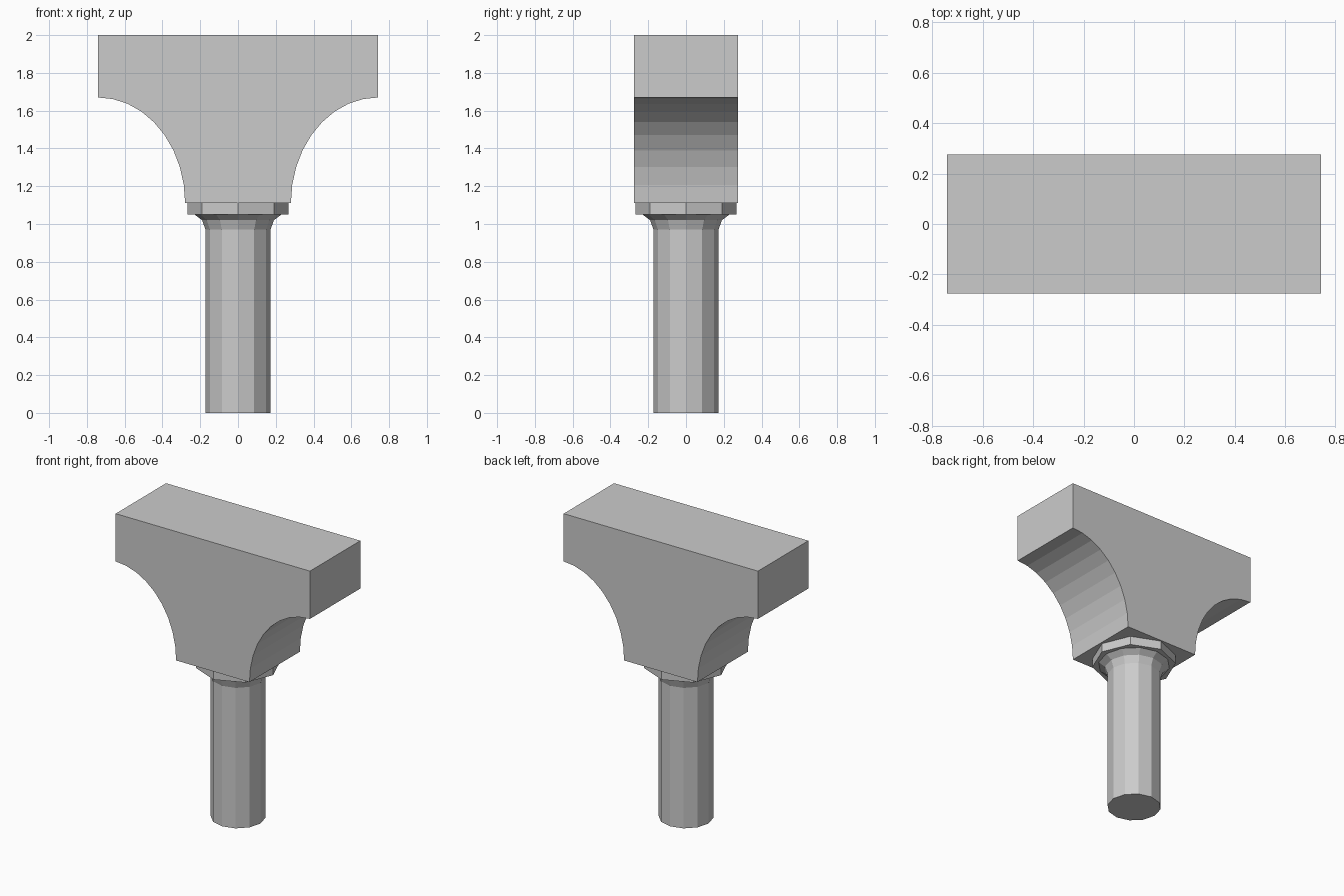
import bpy, bmesh
from math import sin, cos, radians, pi

if "Cube" in bpy.data.objects:
    bpy.data.objects.remove(bpy.data.objects["Cube"])


def finish(name, bm):
    bmesh.ops.recalc_face_normals(bm, faces=bm.faces)
    mesh = bpy.data.meshes.new(name)
    bm.to_mesh(mesh)
    bm.free()
    obj = bpy.data.objects.new(name, mesh)
    bpy.context.collection.objects.link(obj)
    return obj


def lathe(name, profile, sides):
    """Stack rings of (radius, z) with flat caps at both ends."""
    bm = bmesh.new()
    rings = [[bm.verts.new((r * cos(2 * pi * i / sides), r * sin(2 * pi * i / sides), z))
              for i in range(sides)] for r, z in profile]
    for a, b in zip(rings, rings[1:]):
        for i in range(sides):
            j = (i + 1) % sides
            bm.faces.new((a[i], a[j], b[j], b[i]))
    bm.faces.new(rings[0])
    bm.faces.new(rings[-1])
    return finish(name, bm)


# Head block: outline with concave elliptical shoulders, extruded in depth
half_w, half_d, neck, z_neck, z_shoulder, z_top = 0.742, 0.275, 0.28, 1.11, 1.67, 2.0
steps = 9
right = [(half_w - (half_w - neck) * cos(radians(90 * i / steps)),
          z_neck + (z_shoulder - z_neck) * sin(radians(90 * i / steps)))
         for i in range(steps + 1)]
right.append((half_w, z_top))
outline = right + [(-x, z) for x, z in reversed(right)]
bm = bmesh.new()
front = bm.faces.new([bm.verts.new((x, -half_d, z)) for x, z in outline])
ext = bmesh.ops.extrude_face_region(bm, geom=[front])
bmesh.ops.translate(bm, vec=(0, 2 * half_d, 0),
                    verts=[v for v in ext["geom"] if isinstance(v, bmesh.types.BMVert)])
finish("head_block", bm)

# Octagonal collar under the head
lathe("collar", [(0.268, 1.05), (0.268, 1.11)], 8)

# Twelve-sided handle flaring out into the collar
lathe("handle", [(0.172, 0), (0.172, 0.97), (0.19, 1.02), (0.23, 1.05)], 12)
